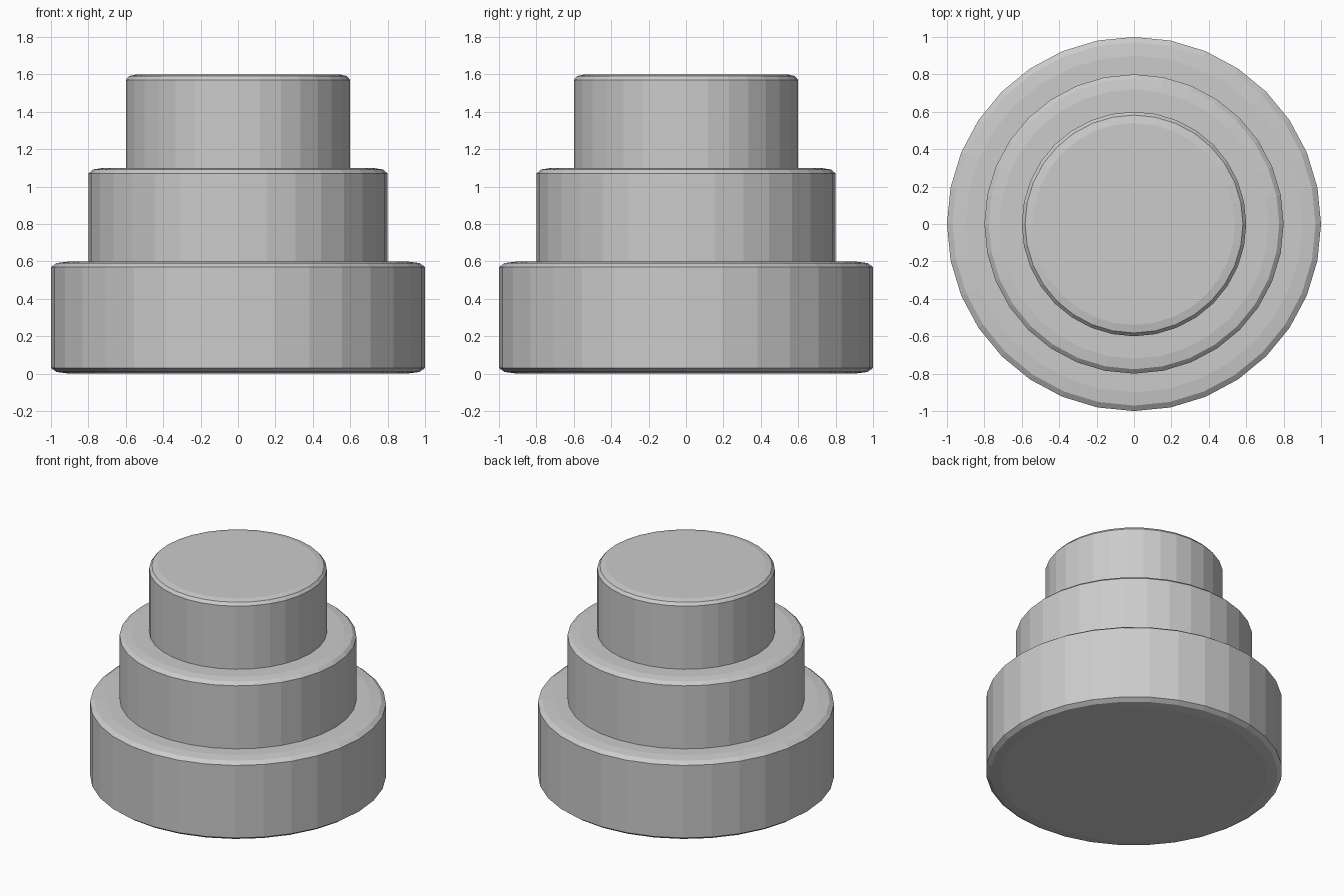
import bpy

if "Cube" in bpy.data.objects:
    bpy.data.objects.remove(bpy.data.objects["Cube"])


def tier(name, radius, z_bottom, height):
    # Unit cylinder scaled to size, so the rounded rim is flattened with it
    bpy.ops.mesh.primitive_cylinder_add(vertices=32, radius=1, depth=2,
                                        location=(0, 0, z_bottom + height / 2))
    obj = bpy.context.object
    obj.name = name
    obj.scale = (radius, radius, height / 2)
    bevel = obj.modifiers.new("rim_bevel", 'BEVEL')
    bevel.width = 0.1
    bevel.segments = 2
    bevel.limit_method = 'ANGLE'
    return obj


# Three stacked round tiers, each sunk slightly into the one below
tier("bottom_tier", 1.0, 0.0, 0.6)
tier("middle_tier", 0.8, 0.5, 0.6)
tier("top_tier", 0.6, 1.0, 0.6)
